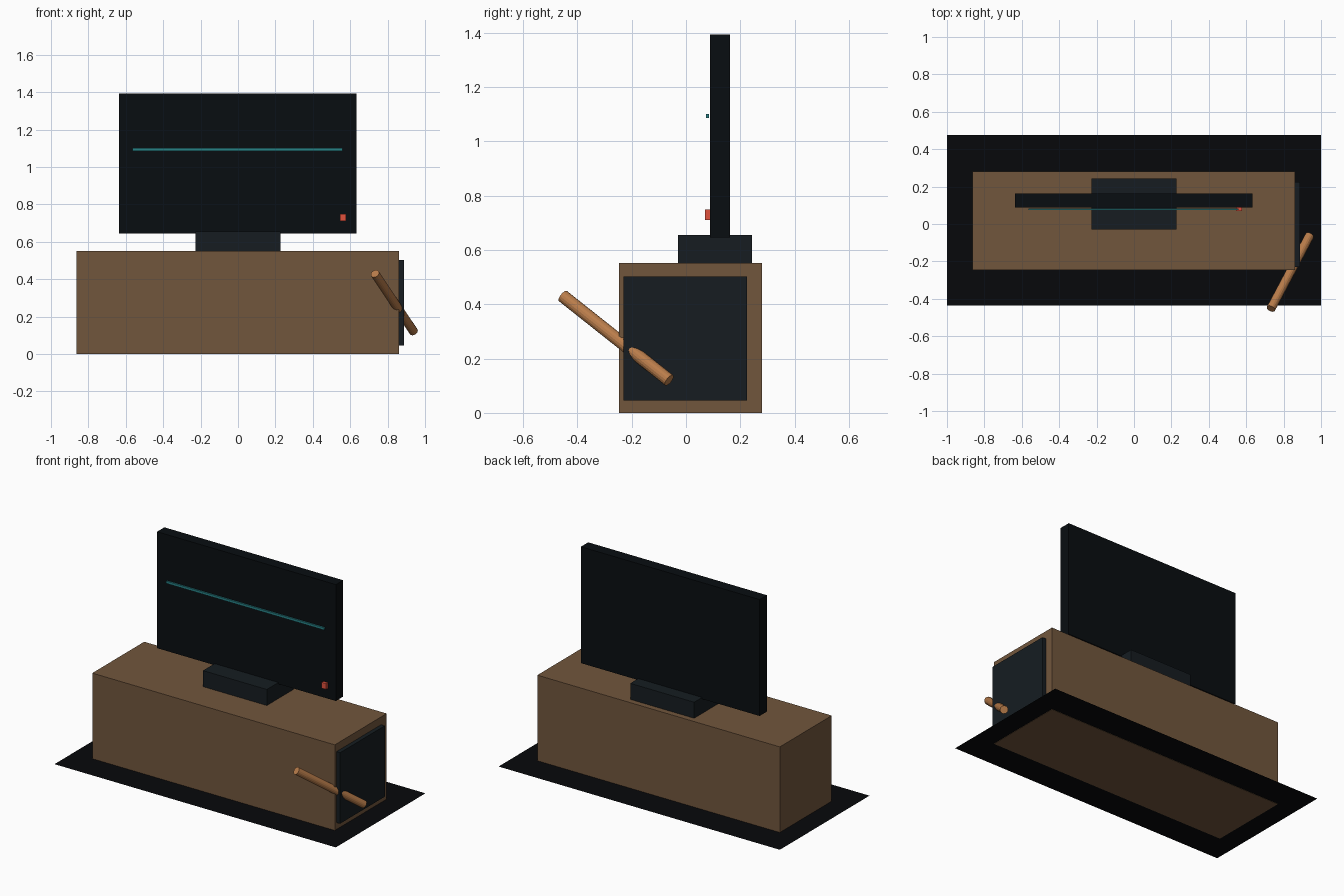
import bpy
import bmesh
from mathutils import Vector

default = bpy.data.objects.get("Cube")
if default:
    bpy.data.objects.remove(default, do_unlink=True)


def material(name, hex_colour):
    """Make a matte material from an sRGB hex string."""
    rgb = [(int(hex_colour[i:i + 2], 16) / 255) ** 2.2 for i in (0, 2, 4)]
    mat = bpy.data.materials.new(name)
    mat.use_nodes = True
    mat.diffuse_color = (*rgb, 1)
    bsdf = mat.node_tree.nodes["Principled BSDF"]
    bsdf.inputs["Base Color"].default_value = (*rgb, 1)
    bsdf.inputs["Roughness"].default_value = 0.7
    return mat


def add_object(name, bm, mat):
    mesh = bpy.data.meshes.new(name)
    bm.to_mesh(mesh)
    bm.free()
    mesh.materials.append(mat)
    obj = bpy.data.objects.new(name, mesh)
    bpy.context.collection.objects.link(obj)
    return obj


def box(name, low, high, mat):
    """Box spanning two opposite corners."""
    low, high = Vector(low), Vector(high)
    bm = bmesh.new()
    bmesh.ops.create_cube(bm, size=1)
    bmesh.ops.scale(bm, vec=high - low, verts=bm.verts)
    obj = add_object(name, bm, mat)
    obj.location = (low + high) / 2
    return obj


def rod(name, start, end, radius, sides, mat):
    """Capped cylinder between two points."""
    start, end = Vector(start), Vector(end)
    axis = end - start
    bm = bmesh.new()
    bmesh.ops.create_cone(bm, cap_ends=True, segments=sides, radius1=radius,
                          radius2=radius, depth=axis.length)
    obj = add_object(name, bm, mat)
    obj.location = (start + end) / 2
    obj.rotation_euler = axis.to_track_quat('Z', 'Y').to_euler()
    return obj


wood = material("brown_wood", "71573F")
light_wood = material("light_wood", "B87C4C")
slate = material("dark_slate", "1C2226")
black = material("screen_black", "111518")
rug_black = material("rug_black", "101113")
teal = material("teal", "2C8085")
red = material("red", "E0523F")

# Thin rug on the ground
bm = bmesh.new()
bmesh.ops.create_grid(bm, x_segments=1, y_segments=1, size=1)
bmesh.ops.scale(bm, vec=(1, 0.455, 1), verts=bm.verts)
rug = add_object("rug", bm, rug_black)
rug.location = (0, 0.02, 0.002)

# Cabinet with a panel on its left end
box("cabinet", (-0.863, -0.247, 0), (0.861, 0.28, 0.552), wood)
box("side_panel", (0.855, -0.23, 0.046), (0.887, 0.224, 0.502), slate)

# Screen and its stand
box("screen_stand", (-0.228, -0.03, 0.55), (0.226, 0.243, 0.655), slate)
box("screen", (-0.637, 0.088, 0.645), (0.634, 0.162, 1.393), black)
box("screen_line", (-0.563, 0.074, 1.086), (0.56, 0.084, 1.101), teal)
box("power_light", (0.545, 0.07, 0.711), (0.578, 0.089, 0.748), red)

# Slanted rod piercing the front corner of the cabinet
rod("slanted_rod", (0.732, -0.453, 0.43), (0.939, -0.062, 0.12),
    0.024, 16, light_wood)
